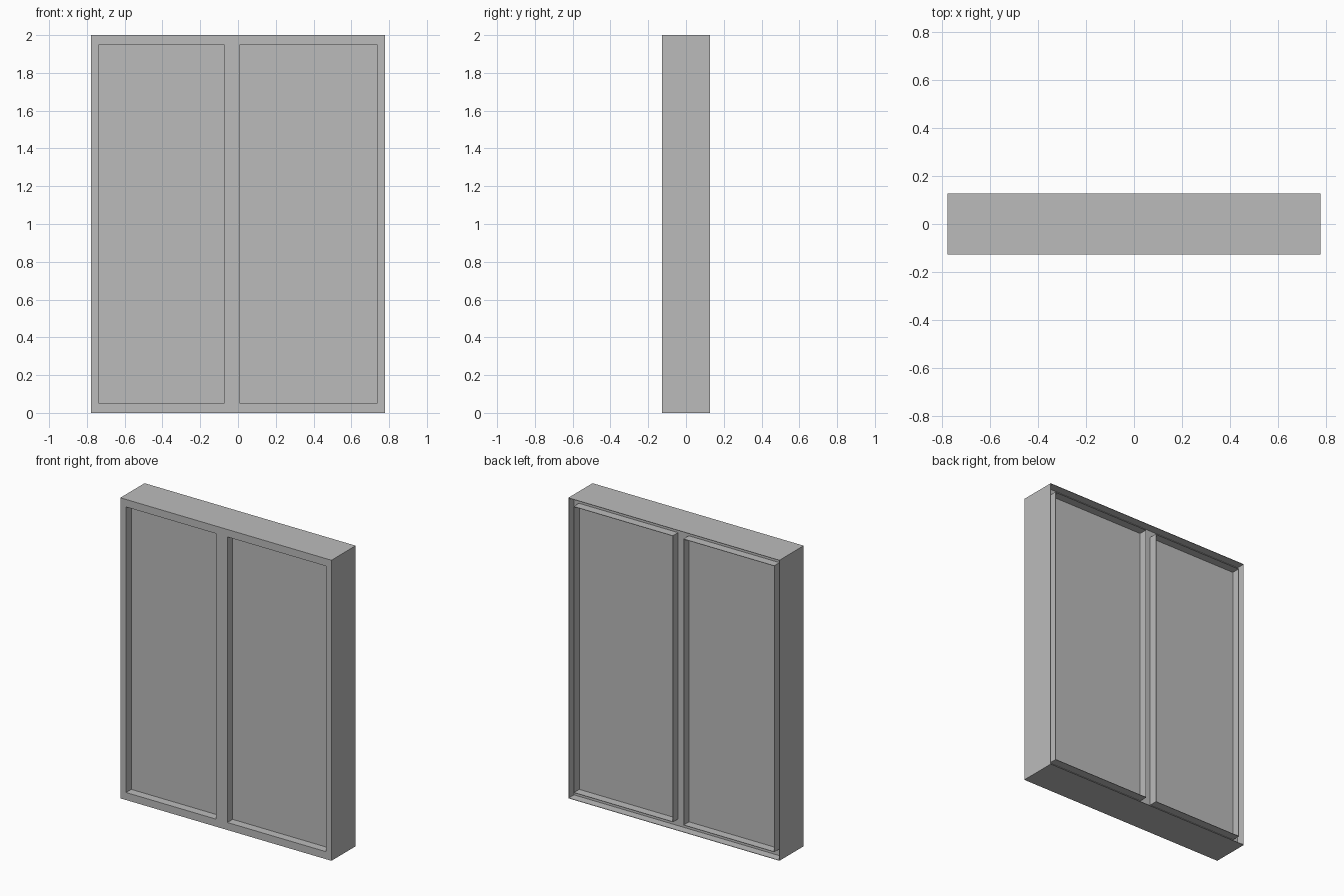
import bpy
import bmesh

cube = bpy.data.objects.get("Cube")
if cube:
    bpy.data.objects.remove(cube)

grey = bpy.data.materials.new("plain grey")
grey.use_nodes = True
COLOUR = (0.5, 0.5, 0.5, 1)
grey.diffuse_color = COLOUR
grey.node_tree.nodes["Principled BSDF"].inputs["Base Color"].default_value = COLOUR

# Overall sizes
W, D, H = 0.777, 0.127, 2.0
PANE = 0.072          # half depth of the panes
LIP = 0.003           # thickness of the sheet lips
LOW, HIGH = 0.05, 1.95
OPENINGS = {"right": (-0.735, -0.073), "left": (0.011, 0.735)}


def slab(name, xs, zs, y0, y1, holes=()):
    """Solid upright slab on a grid of x and z lines, leaving out the hole cells."""
    bm = bmesh.new()
    for i in range(len(xs) - 1):
        for k in range(len(zs) - 1):
            if (i, k) in holes:
                continue
            corners = [(i, k), (i + 1, k), (i + 1, k + 1), (i, k + 1)]
            bm.faces.new([bm.verts.new((xs[a], y0, zs[b])) for a, b in corners])
    bmesh.ops.remove_doubles(bm, verts=bm.verts[:], dist=1e-5)
    extruded = bmesh.ops.extrude_face_region(bm, geom=bm.faces[:], use_keep_orig=True)
    moved = [v for v in extruded["geom"] if isinstance(v, bmesh.types.BMVert)]
    bmesh.ops.translate(bm, verts=moved, vec=(0, y1 - y0, 0))
    bmesh.ops.recalc_face_normals(bm, faces=bm.faces[:])
    mesh = bpy.data.meshes.new(name)
    bm.to_mesh(mesh)
    bm.free()
    mesh.materials.append(grey)
    obj = bpy.data.objects.new(name, mesh)
    bpy.context.collection.objects.link(obj)
    return obj


def ring(name, x0, x1, z0, z1, y0, y1):
    """Thin rectangular lip, its wall lying inside the given outline."""
    return slab(name, [x0, x0 + LIP, x1 - LIP, x1], [z0, z0 + LIP, z1 - LIP, z1],
                y0, y1, holes={(1, 1)})


# Main frame with two openings, its back set in from the outer lip
frame_x = [-W, *OPENINGS["right"], *OPENINGS["left"], W]
slab("window_frame", frame_x, [0, LOW, HIGH, H], -D, PANE, holes={(1, 1), (3, 1)})
ring("outer_back_lip", -W, W, 0, H, PANE, D)

# Panes, and the lips standing around them at the back
for side, (x0, x1) in OPENINGS.items():
    slab(side + "_pane", [x0, x1], [LOW, HIGH], -PANE, PANE)
    ring(side + "_back_lip", x0 - LIP, x1 + LIP, LOW - LIP, HIGH + LIP, PANE, D)
